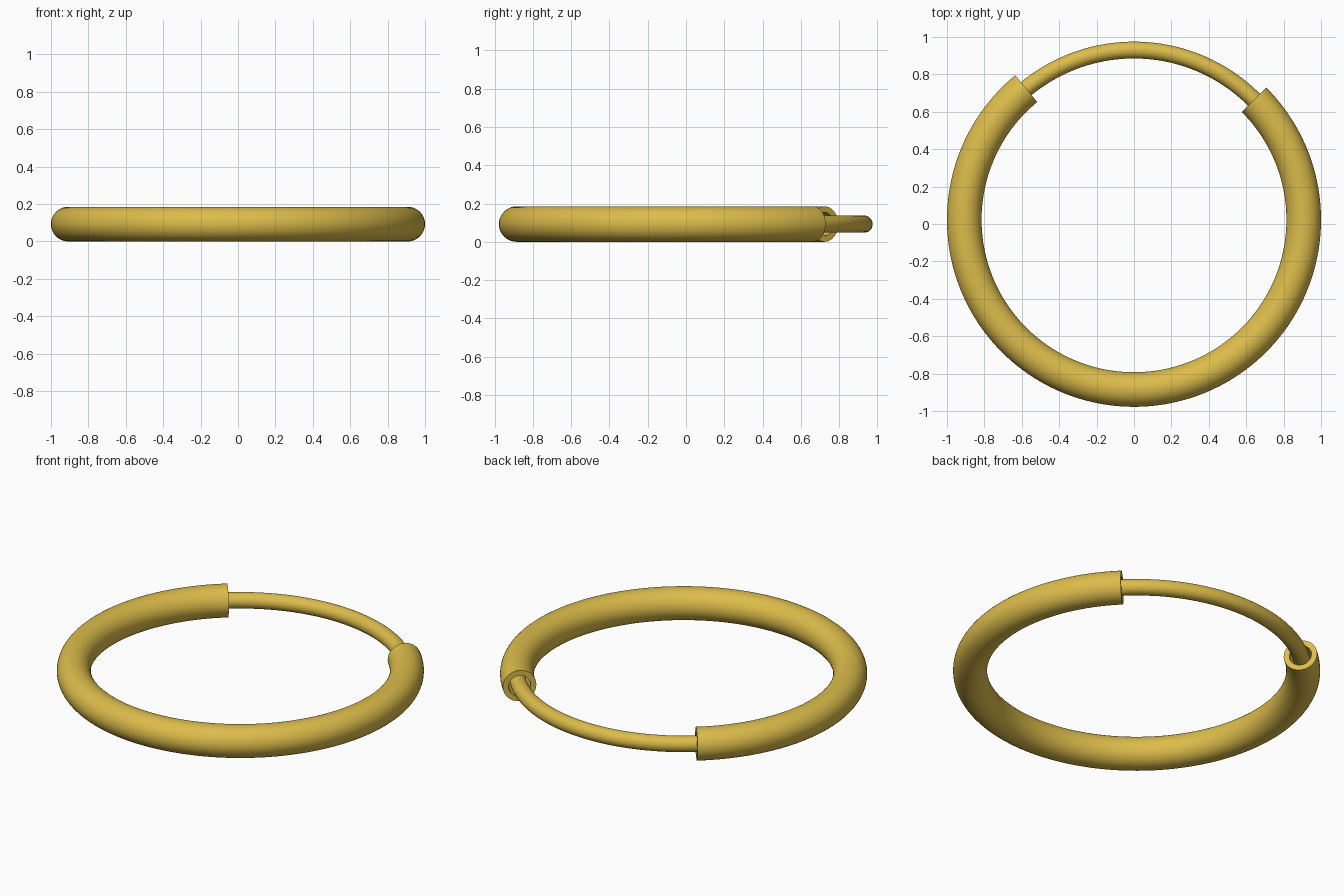
import bpy, bmesh, math

if "Cube" in bpy.data.objects:
    bpy.data.objects.remove(bpy.data.objects["Cube"])

CENTRE_Y, CENTRE_Z, RING_R = 0.0225, 0.0925, 0.9075
TUBE_R, HOLE_R, WIRE_R = 0.0925, 0.061, 0.045
START, END = 129.4, 405.0        # thick hoop runs round the front between its two open ends
DEPTH = 20                       # how far the sockets reach into the hoop, degrees

gold = bpy.data.materials.new("gold")
gold.diffuse_color = (0.716, 0.503, 0.07, 1)
gold.use_nodes = True
gold.node_tree.nodes["Principled BSDF"].inputs["Base Color"].default_value = gold.diffuse_color


def sweep(name, stations, sides=48):
    """Skin circles of (angle in degrees, radius) along the hoop and cap both ends."""
    bm = bmesh.new()
    rings = []
    for deg, r in stations:
        a = math.radians(deg)
        ring = []
        for i in range(sides):
            t = 2 * math.pi * i / sides
            d = RING_R + r * math.cos(t)
            ring.append(bm.verts.new((d * math.cos(a), d * math.sin(a) + CENTRE_Y,
                                      CENTRE_Z + r * math.sin(t))))
        rings.append(ring)
    for p, q in zip(rings, rings[1:]):
        for i in range(sides):
            j = (i + 1) % sides
            bm.faces.new((p[i], p[j], q[j], q[i]))
    bm.faces.new(rings[0])
    bm.faces.new(rings[-1])
    bmesh.ops.recalc_face_normals(bm, faces=bm.faces)
    me = bpy.data.meshes.new(name)
    bm.to_mesh(me)
    bm.free()
    me.materials.append(gold)
    ob = bpy.data.objects.new(name, me)
    bpy.context.collection.objects.link(ob)
    bpy.ops.object.select_all(action='DESELECT')
    ob.select_set(True)
    bpy.context.view_layer.objects.active = ob
    bpy.ops.object.shade_smooth_by_angle(angle=math.radians(40))
    return ob


def span(a, b, r, n):
    return [(a + (b - a) * i / n, r) for i in range(n + 1)]


# Thick hoop with a hollow socket in each end
sweep("hoop_tube",
      span(START + DEPTH, START, HOLE_R, 8)
      + span(START, END, TUBE_R, 140)
      + span(END, END - DEPTH, HOLE_R, 8))

# Thin wire bridging the gap, running into both sockets
sweep("closing_wire", span(45 - DEPTH, START + DEPTH, WIRE_R, 64), 32)
